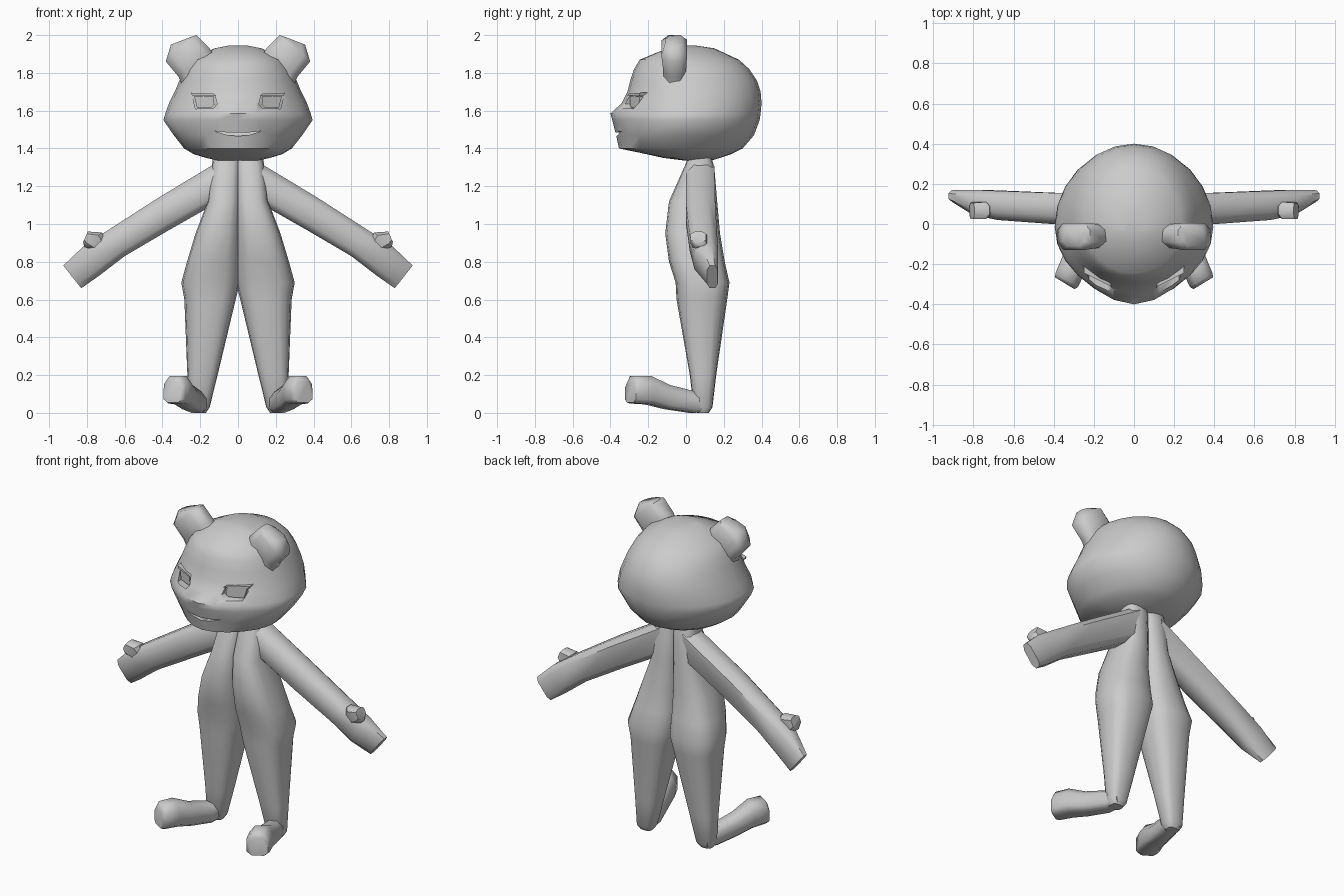
import bpy, bmesh, math
from mathutils import Vector as V

if "Cube" in bpy.data.objects:
    bpy.data.objects.remove(bpy.data.objects["Cube"])

grey = bpy.data.materials.new("light grey")
grey.diffuse_color = (0.6, 0.6, 0.6, 1)
grey.use_nodes = True
grey.node_tree.nodes["Principled BSDF"].inputs["Base Color"].default_value = grey.diffuse_color


def smooth(ob, angle):
    bpy.ops.object.select_all(action='DESELECT')
    ob.select_set(True)
    bpy.context.view_layer.objects.active = ob
    bpy.ops.object.shade_smooth_by_angle(angle=math.radians(angle))


def loft(name, rings, mirror=False, angle=50):
    """Skin a list of equal-length rings, cap both ends."""
    bm = bmesh.new()
    rows = [[bm.verts.new(p) for p in r] for r in rings]
    n = len(rows[0])
    for a, b in zip(rows, rows[1:]):
        for i in range(n):
            j = (i + 1) % n
            bm.faces.new((a[i], a[j], b[j], b[i]))
    bm.faces.new(rows[0])
    bm.faces.new(rows[-1])
    bmesh.ops.recalc_face_normals(bm, faces=bm.faces)
    me = bpy.data.meshes.new(name)
    bm.to_mesh(me)
    bm.free()
    me.materials.append(grey)
    ob = bpy.data.objects.new(name, me)
    bpy.context.collection.objects.link(ob)
    smooth(ob, angle)
    if mirror:
        m = ob.modifiers.new("mirror", 'MIRROR')
        m.use_mirror_merge = False
    return ob


def ring(z, x0, x1, yf, yb, n=16, bias=0.0, p=1.0, bump=0.0):
    """Horizontal oval; bias shifts the widest point, p < 1 squares it off,
    bump pushes the middle of the front outwards."""
    cx, w, cy = (x0 + x1) / 2, (x1 - x0) / 2, (yf + yb) / 2 + bias
    pts = []
    for i in range(n):
        a = 2 * math.pi * i / n
        s, c = math.sin(a), -math.cos(a)
        s = math.copysign(abs(s) ** p, s)
        c = math.copysign(abs(c) ** p, c)
        y = cy + c * ((yb - cy) if c > 0 else (cy - yf))
        y -= bump * max(0, -c) ** 6
        pts.append(V((cx + w * s, y, z)))
    return pts


def prism(name, outline, front, back, **kw):
    """Outline in x,z extruded between two y functions of x."""
    return loft(name, [[V((x, f(x), z)) for x, z in outline]
                       for f in (front, back)], **kw)


def limb(name, sections, angle=50):
    """Tube through sections given as top x,z / bottom x,z / front y / back y."""
    rings = []
    for top, low, f, b in sections:
        t, l = V((top[0], 0, top[1])), V((low[0], 0, low[1]))
        c, h, d = (t + l) / 2 + V((0, (f + b) / 2, 0)), (t - l) / 2, V((0, (b - f) / 2, 0))
        rings.append([c + h * u + d * v for u, v in
                      [(1, -.45), (1, .5), (.65, 1), (-.65, 1), (-1, .5), (-1, -.45),
                       (-.6, -1), (.6, -1)]])
    return loft(name, rings, True, angle)


# Head with a short snout
head = loft("head", [ring(z, -w, w, f, b, 24, -0.035, 1, k) for z, w, f, b, k in [
    (1.335, .10, .0, .13, 0), (1.35, .17, -.12, .18, 0), (1.37, .235, -.21, .24, 0),
    (1.40, .285, -.32, .30, .035), (1.47, .34, -.335, .36, .035), (1.55, .395, -.35, .39, .04),
    (1.585, .385, -.345, .395, .055), (1.64, .365, -.325, .40, .015), (1.70, .335, -.31, .395, .0),
    (1.76, .31, -.295, .375, 0), (1.82, .28, -.275, .335, 0), (1.87, .24, -.245, .28, 0),
    (1.93, .125, -.10, .15, 0), (1.945, .05, -.04, .05, 0)]])

# Mouth and eye openings
mouth = prism("mouth_cutter", [(-.125, 1.492), (-.06, 1.485), (.06, 1.485), (.125, 1.492),
                               (.06, 1.472), (0, 1.465), (-.06, 1.472)],
              lambda x: -.5, lambda x: -.345 + .35 * abs(x))
socket = prism("eye_cutter", [(.11, 1.635), (.13, 1.612), (.225, 1.61), (.245, 1.69), (.125, 1.69)],
               lambda x: -.5, lambda x: -.285 + .5 * (x - .12), mirror=True)
for cutter in (mouth, socket):
    cutter.hide_render = True
    m = head.modifiers.new("cut", 'BOOLEAN')
    m.operation = 'DIFFERENCE'
    m.solver = 'EXACT'
    m.object = cutter
    bpy.context.view_layer.objects.active = head
    bpy.ops.object.modifier_apply(modifier=m.name)
for cutter in (mouth, socket):
    bpy.data.objects.remove(cutter)
smooth(head, 60)

# Eyes and thin eyelids
prism("eye", [(.125, 1.632), (.14, 1.618), (.217, 1.617), (.232, 1.675), (.13, 1.678)],
      lambda x: -.30 + .5 * (x - .12), lambda x: -.24 + .5 * (x - .12), mirror=True)
prism("eyelid", [(.115, 1.68), (.24, 1.678), (.25, 1.695), (.13, 1.69)],
      lambda x: -.308 + .5 * (x - .12), lambda x: -.26 + .5 * (x - .12), mirror=True)

# Ears, short tubes pointing up and out
limb("ear", [((.11, 1.86), (.28, 1.70), -.115, .0), ((.15, 1.93), (.315, 1.78), -.12, .0),
             ((.22, 2.0), (.382, 1.86), -.13, .005), ((.25, 1.99), (.355, 1.95), -.11, -.02)], 60)

# Body halves: torso running into a leg, meeting in a seam down the middle
loft("body_half", [ring(z, a, b, f, k, 16, 0, p) for z, a, b, f, k, p in [
    (1.37, -.012, .13, .02, .13, .75), (1.30, -.012, .14, -.01, .15, .75),
    (1.12, -.012, .16, -.09, .165, .75), (.95, -.012, .225, -.11, .18, .75),
    (.80, -.012, .27, -.09, .205, .75), (.69, -.01, .30, -.055, .23, .75),
    (.60, .012, .284, -.05, .218, .75), (.20, .108, .268, .02, .16, .7),
    (.03, .15, .262, .04, .14, .7), (.0, .17, .245, .06, .12, .7)]], mirror=True)

# Feet, turned outwards
foot = []
for x, y, lo, hi, w in [(.20, .11, .01, .10, .05), (.22, .03, .0, .115, .055),
                        (.265, -.10, .02, .148, .06), (.30, -.20, .045, .195, .07),
                        (.335, -.28, .05, .195, .068), (.345, -.295, .055, .165, .058)]:
    c, up, side = V((x, y, (lo + hi) / 2)), V((0, 0, (hi - lo) / 2)), V((.83, .5, 0)) * w
    foot.append([c + up * u + side * s for u, s in
                 [(1, -.5), (1, .5), (.4, 1), (-.7, 1), (-1, .6), (-1, -.6), (-.7, -1), (.4, -1)]])
loft("foot", foot, mirror=True, angle=60)

# Arms with flat mitten hands
limb("arm", [((.08, 1.345), (.08, 1.13), .0, .15), ((.42, 1.14), (.37, .965), .0, .155),
             ((.70, .96), (.60, .83), .02, .165), ((.82, .88), (.73, .73), .045, .17),
             ((.925, .78), (.83, .66), .11, .168)])

# Thumbs, curling up over the hand
limb("thumb", [((.70, .90), (.76, .86), .04, .10), ((.72, .955), (.815, .88), .025, .11),
               ((.795, .96), (.82, .905), .025, .105)], 40)
